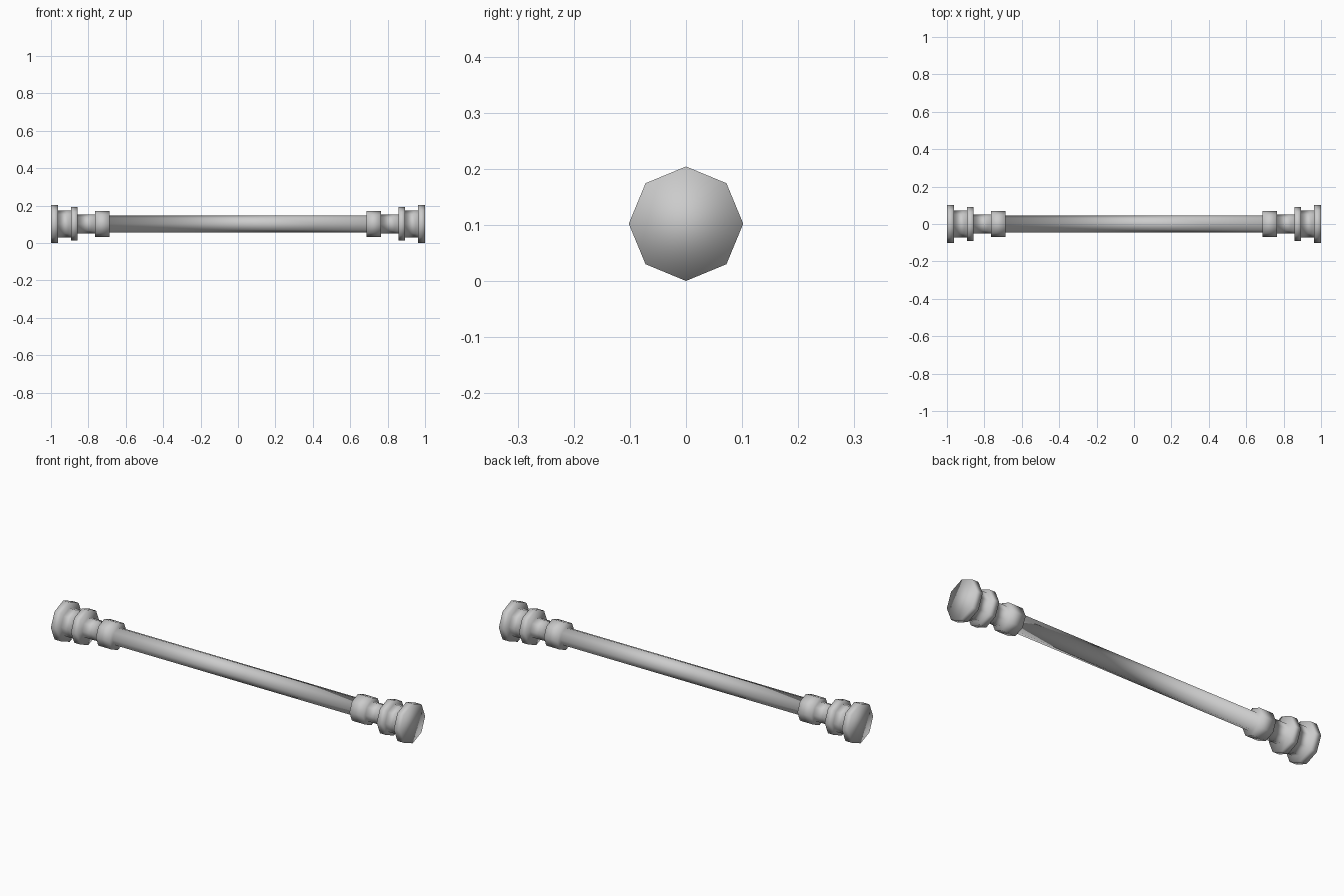
import bpy, bmesh
from math import cos, sin, pi

if "Cube" in bpy.data.objects:
    bpy.data.objects.remove(bpy.data.objects["Cube"])

SIDES = 8
CENTRE_Z = 0.102

grey = bpy.data.materials.new("plain_grey")
grey.use_nodes = True
colour = (0.6, 0.6, 0.6, 1)
grey.diffuse_color = colour
grey.node_tree.nodes["Principled BSDF"].inputs["Base Color"].default_value = colour


def lathe_x(name, profile):
    """Turn (x, radius) points around the x axis and cap both ends."""
    bm = bmesh.new()
    rings = []
    for x, r in profile:
        rings.append([bm.verts.new((x, r * cos(2 * pi * i / SIDES), r * sin(2 * pi * i / SIDES)))
                      for i in range(SIDES)])
    for a, b in zip(rings, rings[1:]):
        for i in range(SIDES):
            j = (i + 1) % SIDES
            bm.faces.new((a[i], a[j], b[j], b[i]))
    bm.faces.new(rings[0])
    bm.faces.new(rings[-1])
    bmesh.ops.recalc_face_normals(bm, faces=bm.faces)
    for f in bm.faces:
        f.smooth = True
    mesh = bpy.data.meshes.new(name)
    bm.to_mesh(mesh)
    bm.free()
    mesh.materials.append(grey)
    obj = bpy.data.objects.new(name, mesh)
    obj.location.z = CENTRE_Z
    bpy.context.collection.objects.link(obj)
    return obj


# One half of the turned rod, from the shaft out to the end disc
half = [
    (0.687, 0.045), (0.687, 0.070),   # shaft meets collar
    (0.765, 0.070), (0.765, 0.051),   # collar to short neck
    (0.857, 0.051), (0.857, 0.090),   # neck to ring
    (0.893, 0.090), (0.893, 0.072),   # ring to finial neck
    (0.963, 0.072), (0.963, 0.102),   # finial neck to end disc
    (1.0, 0.102),
]
lathe_x("turned_rod", [(-x, r) for x, r in reversed(half)] + half)
